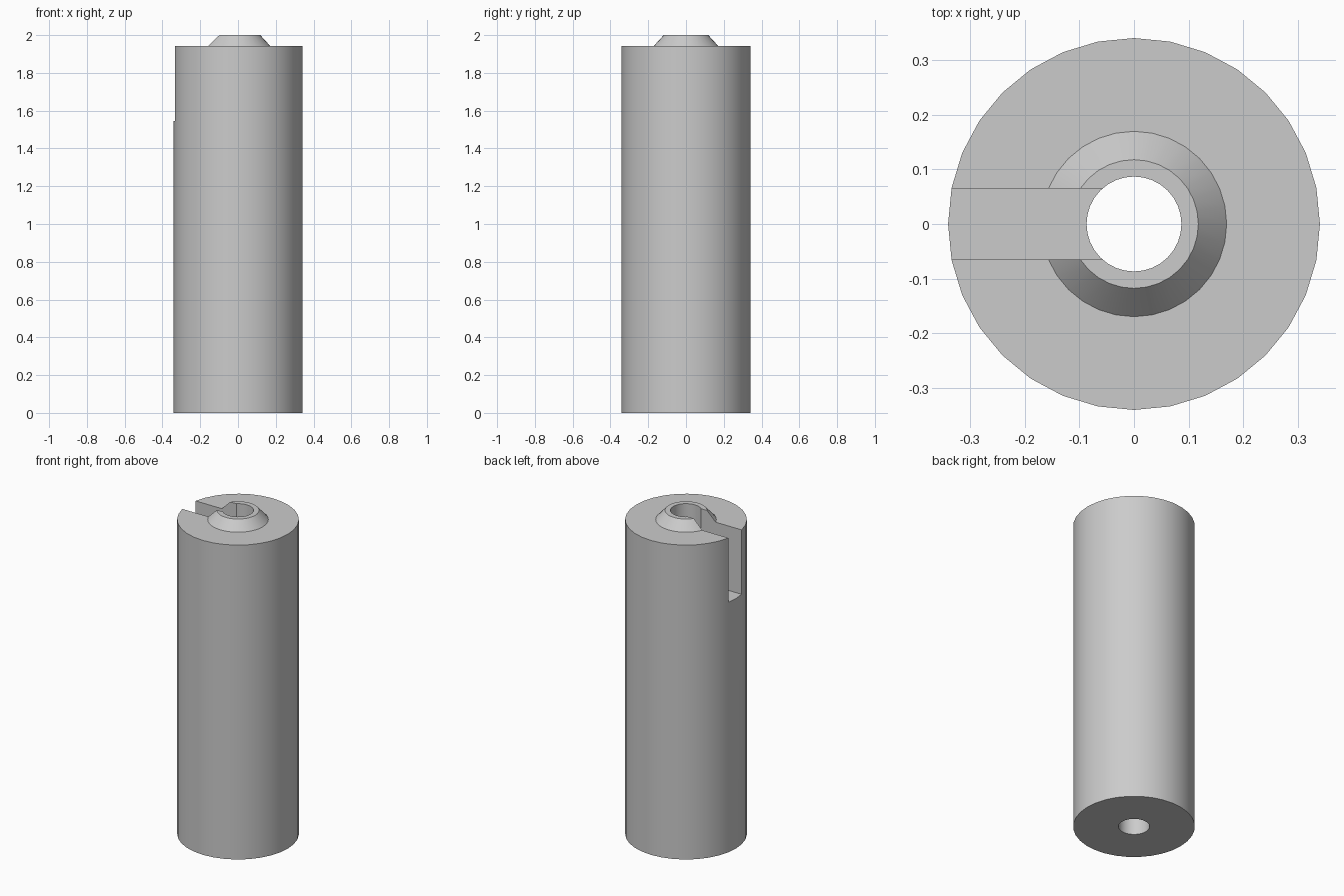
import bpy
import bmesh
from math import cos, sin, tau, radians

SIDES = 32

cube = bpy.data.objects.get("Cube")
if cube:
    bpy.data.objects.remove(cube, do_unlink=True)

grey = bpy.data.materials.new("light grey")
grey.use_nodes = True
grey.diffuse_color = (0.6, 0.6, 0.6, 1)
grey.node_tree.nodes["Principled BSDF"].inputs["Base Color"].default_value = (0.6, 0.6, 0.6, 1)


def add_object(name, bm):
    bmesh.ops.recalc_face_normals(bm, faces=bm.faces)
    mesh = bpy.data.meshes.new(name)
    bm.to_mesh(mesh)
    bm.free()
    mesh.materials.append(grey)
    obj = bpy.data.objects.new(name, mesh)
    bpy.context.collection.objects.link(obj)
    return obj


def lathe(name, profile):
    """Turn a closed (radius, height) profile around z."""
    bm = bmesh.new()
    rings = [[bm.verts.new((r * cos(tau * i / SIDES), r * sin(tau * i / SIDES), z))
              for i in range(SIDES)] for r, z in profile]
    for a, b in zip(rings, rings[1:] + rings[:1]):
        for i in range(SIDES):
            j = (i + 1) % SIDES
            bm.faces.new((a[i], a[j], b[j], b[i]))
    return add_object(name, bm)


# Bored cylinder with a tapered collar on top
body = lathe("slotted_sleeve", [(0.341, 0), (0.341, 1.943), (0.17, 1.943),
                                (0.118, 2), (0.087, 2), (0.087, 0)])

# Slot from the right side into the bore
bm = bmesh.new()
bmesh.ops.create_cube(bm, size=1)
bmesh.ops.scale(bm, vec=(0.5, 0.13, 0.6), verts=bm.verts)
bmesh.ops.translate(bm, vec=(-0.25, 0, 1.845), verts=bm.verts)
cutter = add_object("slot_cutter", bm)

cut = body.modifiers.new("slot", 'BOOLEAN')
cut.operation = 'DIFFERENCE'
cut.solver = 'EXACT'
cut.object = cutter
bpy.ops.object.select_all(action='DESELECT')
body.select_set(True)
bpy.context.view_layer.objects.active = body
bpy.ops.object.modifier_apply(modifier=cut.name)
bpy.data.objects.remove(cutter, do_unlink=True)

# Smooth walls, sharp rims
bpy.ops.object.shade_smooth_by_angle(angle=radians(30))
